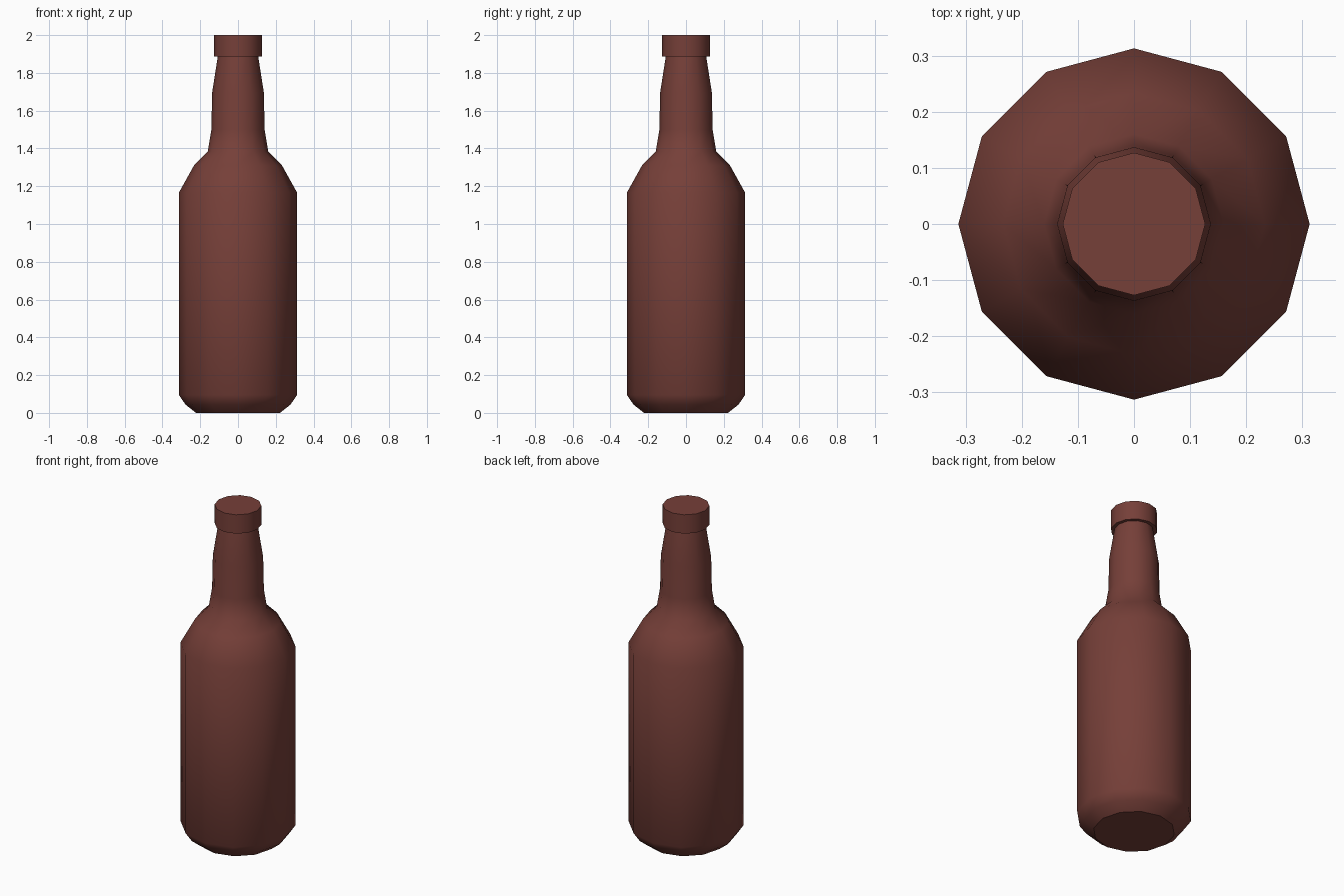
import bpy, bmesh
from math import cos, sin, pi, radians

if "Cube" in bpy.data.objects:
    bpy.data.objects.remove(bpy.data.objects["Cube"])

SIDES = 12

mat = bpy.data.materials.new("brown_glass")
mat.diffuse_color = (0.18, 0.05, 0.04, 1)
mat.use_nodes = True
mat.node_tree.nodes["Principled BSDF"].inputs["Base Color"].default_value = mat.diffuse_color


def lathe(name, profile):
    """Closed solid of revolution from (radius, height) points."""
    bm = bmesh.new()
    rings = [[bm.verts.new((r * cos(2 * pi * i / SIDES), r * sin(2 * pi * i / SIDES), z))
              for i in range(SIDES)] for r, z in profile]
    for low, high in zip(rings, rings[1:]):
        for i in range(SIDES):
            j = (i + 1) % SIDES
            bm.faces.new((low[i], low[j], high[j], high[i]))
    bm.faces.new(rings[0][::-1])
    bm.faces.new(rings[-1])
    mesh = bpy.data.meshes.new(name)
    bm.to_mesh(mesh)
    bm.free()
    mesh.materials.append(mat)
    obj = bpy.data.objects.new(name, mesh)
    bpy.context.collection.objects.link(obj)
    bpy.ops.object.select_all(action='DESELECT')
    obj.select_set(True)
    bpy.context.view_layer.objects.active = obj
    bpy.ops.object.shade_smooth_by_angle(angle=radians(37))
    return obj


# Bottle: base chamfer, body, shoulder, neck, and the lip stepping out at the top
lathe("bottle", [(0.222, 0), (0.277, 0.043), (0.313, 0.095), (0.313, 1.166),
                 (0.233, 1.31), (0.16, 1.383), (0.141, 1.5), (0.137, 1.695),
                 (0.107, 1.887), (0.127, 1.887), (0.127, 2.0)])
